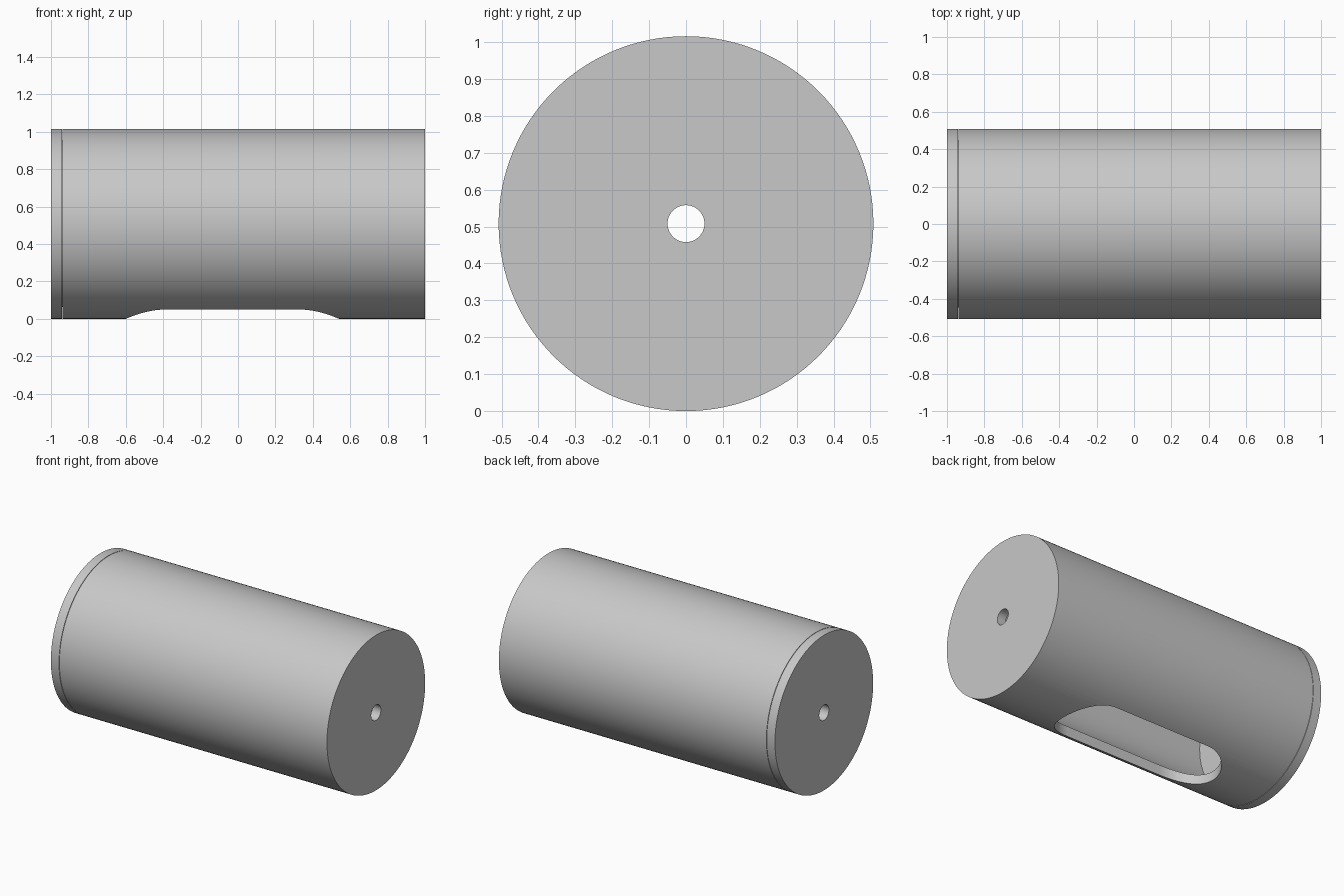
import bpy, bmesh, math

if "Cube" in bpy.data.objects:
    bpy.data.objects.remove(bpy.data.objects["Cube"])

R, BORE, HOLE = 0.508, 0.448, 0.05   # outer, inner and axle-hole radii
SEGS = 128

grey = bpy.data.materials.new("plain grey")
grey.diffuse_color = (0.58, 0.58, 0.58, 1)
grey.use_nodes = True
grey.node_tree.nodes["Principled BSDF"].inputs["Base Color"].default_value = grey.diffuse_color


def finish(name, bm):
    bmesh.ops.recalc_face_normals(bm, faces=bm.faces)
    mesh = bpy.data.meshes.new(name)
    bm.to_mesh(mesh)
    bm.free()
    mesh.materials.append(grey)
    obj = bpy.data.objects.new(name, mesh)
    bpy.context.collection.objects.link(obj)
    return obj


def lathe(name, profile):
    """Revolve a closed (x, radius) profile around the cylinder axis."""
    bm = bmesh.new()
    rings = []
    for i in range(SEGS):
        a = 2 * math.pi * i / SEGS
        rings.append([bm.verts.new((x, r * math.sin(a), R - r * math.cos(a)))
                      for x, r in profile])
    n = len(profile)
    for i in range(SEGS):
        p, q = rings[i], rings[(i + 1) % SEGS]
        for j in range(n):
            k = (j + 1) % n
            bm.faces.new((p[j], p[k], q[k], q[j]))
    return finish(name, bm)


def smooth(obj):
    bpy.ops.object.select_all(action='DESELECT')
    obj.select_set(True)
    bpy.context.view_layer.objects.active = obj
    bpy.ops.object.shade_smooth_by_angle(angle=math.radians(30))


# Hollow body with one closed end
body = lathe("body_tube", [(1, HOLE), (1, R), (-0.938, R), (-0.938, BORE),
                           (0.94, BORE), (0.94, HOLE)])

# End lid: flange plus a plug that sits in the bore
lid = lathe("end_lid", [(-1, HOLE), (-1, R), (-0.941, R), (-0.941, BORE - 0.002),
                        (-0.875, BORE - 0.002), (-0.875, HOLE)])

# Round-ended slot through the underside
bm = bmesh.new()
outline = []
for cx, start in ((0.32, -90), (-0.38, 90)):
    for i in range(33):
        a = math.radians(start + 180 * i / 32)
        outline.append(bm.verts.new((cx + 0.22 * math.cos(a), 0.22 * math.sin(a), -0.1)))
base = bm.faces.new(outline)
top = bmesh.ops.extrude_face_region(bm, geom=[base])["geom"]
bmesh.ops.translate(bm, vec=(0, 0, 0.45),
                    verts=[v for v in top if isinstance(v, bmesh.types.BMVert)])
cutter = finish("slot_cutter", bm)

cut = body.modifiers.new("slot", 'BOOLEAN')
cut.operation, cut.solver, cut.object = 'DIFFERENCE', 'EXACT', cutter
bpy.context.view_layer.objects.active = body
bpy.ops.object.modifier_apply(modifier=cut.name)
bpy.data.objects.remove(cutter)

smooth(body)
smooth(lid)
